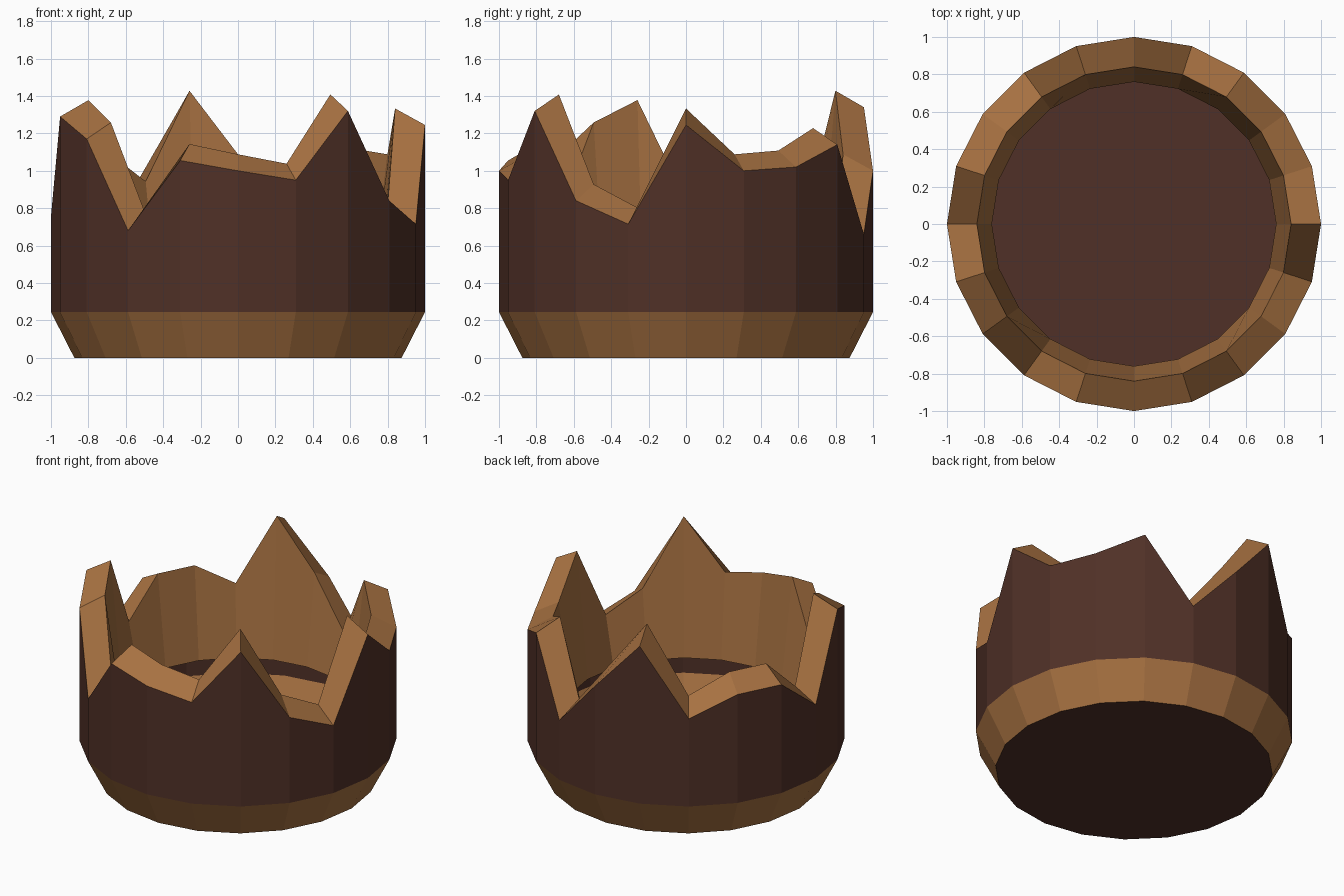
import bpy, bmesh
from math import cos, sin, tau

cube = bpy.data.objects.get("Cube")
if cube:
    bpy.data.objects.remove(cube, do_unlink=True)

SIDES = 20


def material(name, rgb):
    mat = bpy.data.materials.new(name)
    mat.use_nodes = True
    mat.diffuse_color = (*rgb, 1)
    bsdf = next(n for n in mat.node_tree.nodes if n.type == "BSDF_PRINCIPLED")
    bsdf.inputs["Base Color"].default_value = (*rgb, 1)
    bsdf.inputs["Roughness"].default_value = 0.9
    return mat


bark = material("dark_bark", (0.080, 0.030, 0.020))
wood = material("light_wood", (0.392, 0.168, 0.054))


def ring(bm, radius, heights):
    """Circle of points, one height per corner, starting at +x."""
    return [bm.verts.new((radius * cos(tau * i / SIDES), radius * sin(tau * i / SIDES), z))
            for i, z in enumerate(heights)]


def finish(name, bm, mat):
    mesh = bpy.data.meshes.new(name)
    bm.to_mesh(mesh)
    bm.free()
    mesh.materials.append(mat)
    obj = bpy.data.objects.new(name, mesh)
    bpy.context.collection.objects.link(obj)
    return obj


def band(name, first, second, mat):
    """Flat-sided strip between two rings, each given as (radius, heights)."""
    bm = bmesh.new()
    a, b = ring(bm, *first), ring(bm, *second)
    for i in range(SIDES):
        j = (i + 1) % SIDES
        bm.faces.new((a[i], a[j], b[j], b[i]))
    return finish(name, bm, mat)


# Heights of the broken edge, counter-clockwise from +x
jagged = [1.245, 1.0, 1.02, 1.14, 0.66, 1.0, 1.34, 0.855, 1.0, 1.0,
          0.755, 1.29, 1.17, 0.68, 1.055, 1.0, 0.95, 1.32, 0.84, 0.715]

foot = (0.875, [0.0] * SIDES)
waist = (1.0, [0.245] * SIDES)
outer_edge = (1.0, jagged)
inner_edge = (0.84, [z + 0.088 for z in jagged])
wall_bottom = (0.76, [0.46] * SIDES)

# Outside, splintered rim and hollow inside, from the ground up
band("tapered_base", foot, waist, wood)
band("bark_wall", waist, outer_edge, bark)
band("broken_rim", outer_edge, inner_edge, wood)
band("inner_wall", inner_edge, wall_bottom, wood)

# Closed underside, also seen as the floor of the hollow
bm = bmesh.new()
bm.faces.new(list(reversed(ring(bm, *foot))))
finish("bottom_disc", bm, bark)
